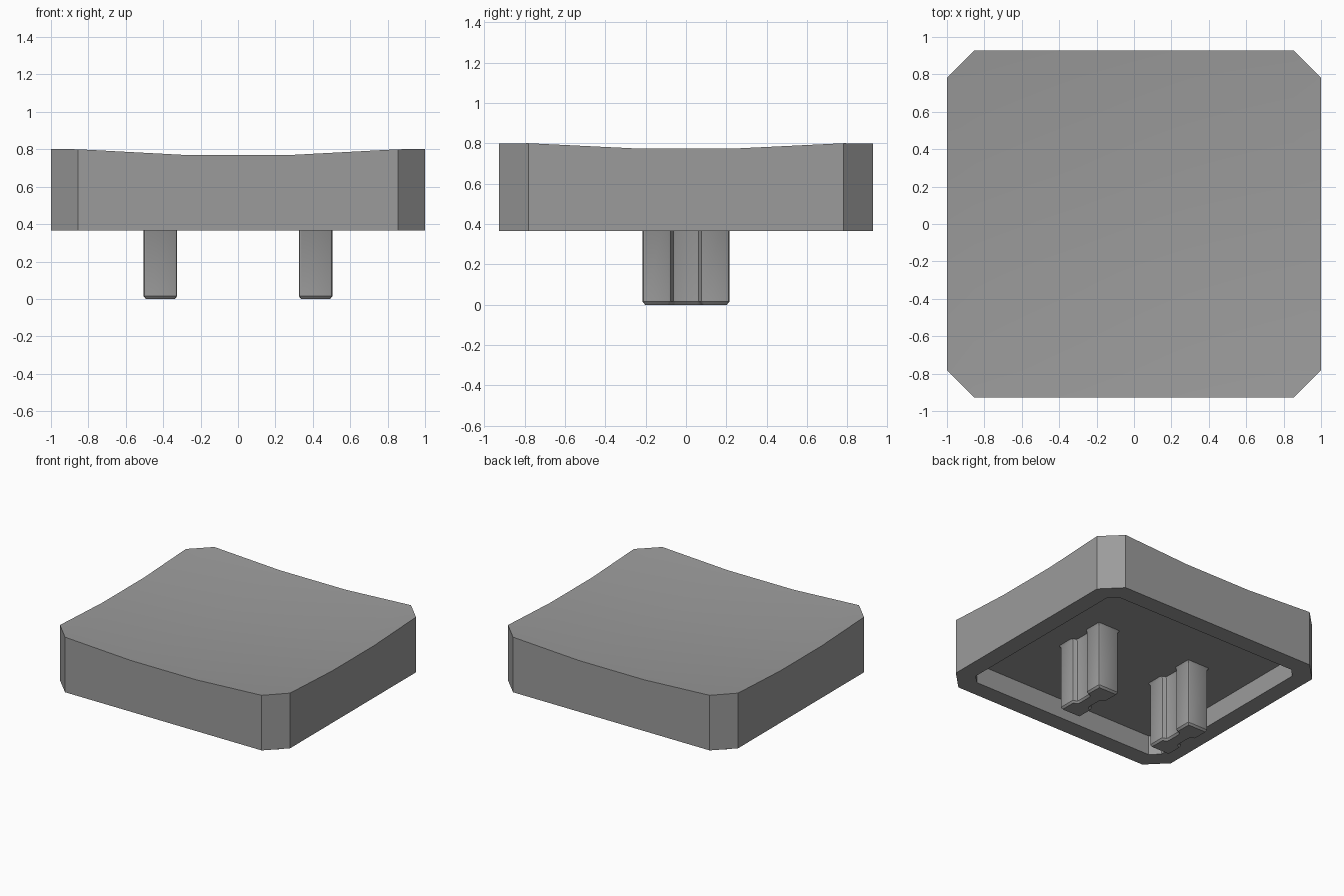
import bpy, bmesh
from mathutils import Vector

if "Cube" in bpy.data.objects:
    bpy.data.objects.remove(bpy.data.objects["Cube"])

BASE_Z, CEIL_Z = 0.367, 0.52

grey = bpy.data.materials.new("dark_grey")
grey.diffuse_color = (0.33, 0.33, 0.33, 1)
grey.use_nodes = True
grey.node_tree.nodes["Principled BSDF"].inputs["Base Color"].default_value = grey.diffuse_color


def finish(bm, name, angle=0.5):
    bmesh.ops.recalc_face_normals(bm, faces=bm.faces[:])
    mesh = bpy.data.meshes.new(name)
    bm.to_mesh(mesh)
    bm.free()
    mesh.materials.append(grey)
    obj = bpy.data.objects.new(name, mesh)
    bpy.context.collection.objects.link(obj)
    bpy.ops.object.select_all(action='DESELECT')
    obj.select_set(True)
    bpy.context.view_layer.objects.active = obj
    bpy.ops.object.shade_smooth_by_angle(angle=angle)
    return obj


def dish(x, y):
    return 0.80 - 0.0466 * (1.59 - x * x - y * y)


# Key cap: dished top with cut corners, straight walls, hollow underside
bm = bmesh.new()
xs = [-1, -0.855, -0.285, 0.285, 0.855, 1]
ys = [-0.927, -0.782, -0.26, 0.26, 0.782, 0.927]
grid = {(i, j): bm.verts.new((x, y, dish(x, y)))
        for i, x in enumerate(xs) for j, y in enumerate(ys)
        if not (i in (0, 5) and j in (0, 5))}
for i in range(5):
    for j in range(5):
        quad = [(i, j), (i + 1, j), (i + 1, j + 1), (i, j + 1)]
        bm.faces.new([grid[k] for k in quad if k in grid])

# Walls, merged into eight flat sides and one flat bottom
rim = [e for e in bm.edges if e.is_boundary]
out = bmesh.ops.extrude_edge_only(bm, edges=rim)['geom']
for v in out:
    if isinstance(v, bmesh.types.BMVert):
        v.co.z = BASE_Z
walls = [f for f in out if isinstance(f, bmesh.types.BMFace)]
low = [e for e in out if isinstance(e, bmesh.types.BMEdge)
       and all(abs(v.co.z - BASE_Z) < 1e-5 for v in e.verts)]
bottom = bmesh.ops.contextual_create(bm, geom=low)['faces'][0]
bm.normal_update()
low_verts = list(bottom.verts)
uprights = [e for f in walls for e in f.edges
            if abs(e.verts[0].co.z - e.verts[1].co.z) > 0.2]
bmesh.ops.dissolve_limit(bm, angle_limit=0.02, verts=low_verts,
                         edges=list(set(uprights)))
bmesh.ops.recalc_face_normals(bm, faces=bm.faces[:])

# Recess under the cap
bottom = min(bm.faces, key=lambda f: f.calc_center_median().z)
bmesh.ops.inset_region(bm, faces=[bottom], thickness=0.137, use_even_offset=True)
ext = bmesh.ops.extrude_discrete_faces(bm, faces=[bottom])['faces'][0]
for v in ext.verts:
    v.co.z = CEIL_Z
finish(bm, "key_cap")


# Two stem legs with a pinched waist, chamfered tips and flared roots
def stem_leg(name, cx):
    w, h, waist, n = 0.09, 0.215, 0.07, 0.055
    right = [(w, -h), (w, -waist - 0.004), (n, -waist + 0.004),
             (n, waist - 0.004), (w, waist + 0.004), (w, h)]
    outline = right + [(-x, -y) for x, y in right]
    bm = bmesh.new()
    tip = bm.faces.new([bm.verts.new((x, y, 0.015)) for x, y in outline])
    top = bmesh.ops.extrude_face_region(bm, geom=[tip], use_keep_orig=True)['geom']
    for v in top:
        if isinstance(v, bmesh.types.BMVert):
            v.co.z = CEIL_Z - 0.015
    bmesh.ops.recalc_face_normals(bm, faces=bm.faces[:])
    uprights = [e for e in bm.edges
                if abs(e.verts[0].co.z - e.verts[1].co.z) > 0.2]
    bmesh.ops.bevel(bm, geom=uprights, offset=0.014, segments=2,
                    profile=0.5, affect='EDGES')
    bm.normal_update()
    tip = min(bm.faces, key=lambda f: f.calc_center_median().z)
    bmesh.ops.inset_region(bm, faces=[tip], thickness=0.012, use_even_offset=True)
    for v in tip.verts:
        v.co.z = 0
    root = max(bm.faces, key=lambda f: f.calc_center_median().z)
    flare = bmesh.ops.extrude_discrete_faces(bm, faces=[root])['faces'][0]
    for v in flare.verts:
        v.co = Vector((v.co.x * 1.12, v.co.y * 1.05, CEIL_Z + 0.002))
    bmesh.ops.translate(bm, verts=bm.verts[:], vec=(cx, 0, 0))
    finish(bm, name, 0.6)


stem_leg("stem_leg_left", -0.415)
stem_leg("stem_leg_right", 0.415)
